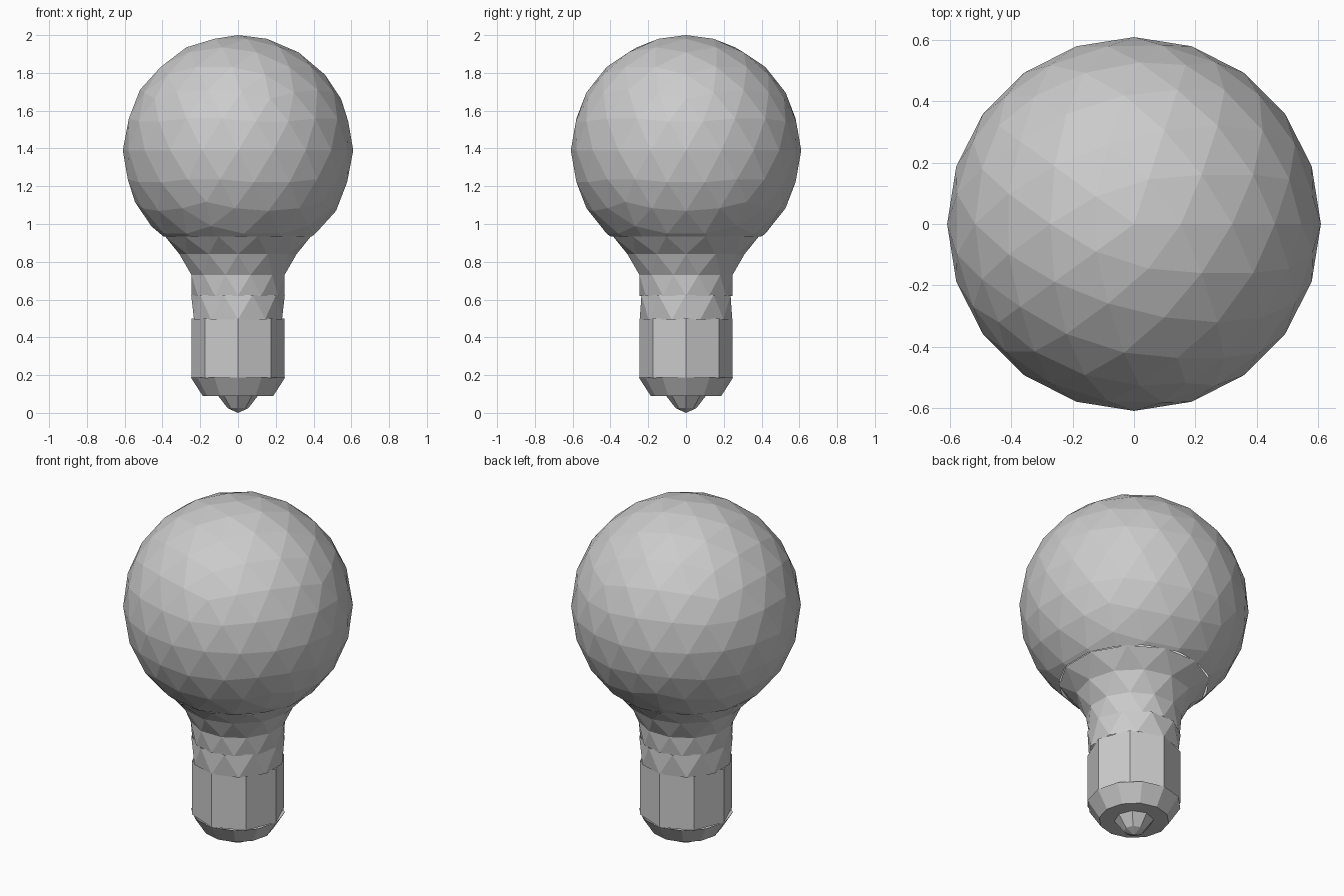
import bpy, bmesh
from math import sin, cos, pi

if "Cube" in bpy.data.objects:
    bpy.data.objects.remove(bpy.data.objects["Cube"])


def finish(bm, name):
    bmesh.ops.remove_doubles(bm, verts=bm.verts, dist=0.0005)
    bmesh.ops.recalc_face_normals(bm, faces=bm.faces)
    mesh = bpy.data.meshes.new(name)
    bm.to_mesh(mesh)
    bm.free()
    obj = bpy.data.objects.new(name, mesh)
    bpy.context.collection.objects.link(obj)
    return obj


def lathe(name, profile, sides, facet=False):
    """Turn (radius, z) rings; facet staggers rings into triangles."""
    bm = bmesh.new()
    rings = []
    for k, (r, z) in enumerate(profile):
        if r == 0:
            rings.append([bm.verts.new((0, 0, z))])
            continue
        shift = 0.5 * (k % 2) if facet else 0
        angles = [2 * pi * (i + shift) / sides - pi / 2 for i in range(sides)]
        rings.append([bm.verts.new((r * cos(a), r * sin(a), z)) for a in angles])
    for k in range(len(rings) - 1):
        a, b = rings[k], rings[k + 1]
        for i in range(sides):
            j = (i + 1) % sides
            if len(a) == 1:
                bm.faces.new((a[0], b[j], b[i]))
            elif len(b) == 1:
                bm.faces.new((a[i], a[j], b[0]))
            elif not facet:
                bm.faces.new((a[i], a[j], b[j], b[i]))
            elif k % 2 == 0:
                bm.faces.new((a[i], a[j], b[i]))
                bm.faces.new((a[j], b[j], b[i]))
            else:
                bm.faces.new((a[i], b[j], b[i]))
                bm.faces.new((a[i], a[j], b[j]))
    return finish(bm, name)


# Faceted glass globe, cut open where the neck begins
bm = bmesh.new()
bmesh.ops.create_icosphere(bm, subdivisions=3, radius=0.61)
bmesh.ops.translate(bm, verts=bm.verts, vec=(0, 0, 1.39))
bmesh.ops.bisect_plane(bm, geom=bm.verts[:] + bm.edges[:] + bm.faces[:],
                       plane_co=(0, 0, 0.935), plane_no=(0, 0, 1),
                       clear_inner=True)
finish(bm, "glass_globe")

# Flared neck below the globe
lathe("glass_neck", [(0.245, 0.62), (0.255, 0.73), (0.31, 0.84), (0.4, 0.935)], 12, True)

# Collar with slanted facets
lathe("collar", [(0.245, 0.495), (0.248, 0.625)], 10, True)

# Eight-sided screw sleeve
lathe("screw_sleeve", [(0.247, 0.185), (0.247, 0.5)], 8)

# Tapered base with flat underside
lathe("base_cap", [(0, 0.09), (0.187, 0.09), (0.25, 0.188)], 12)

# Small rounded contact at the bottom
lathe("contact_tip", [(0, 0), (0.055, 0.025), (0.105, 0.09)], 8)
